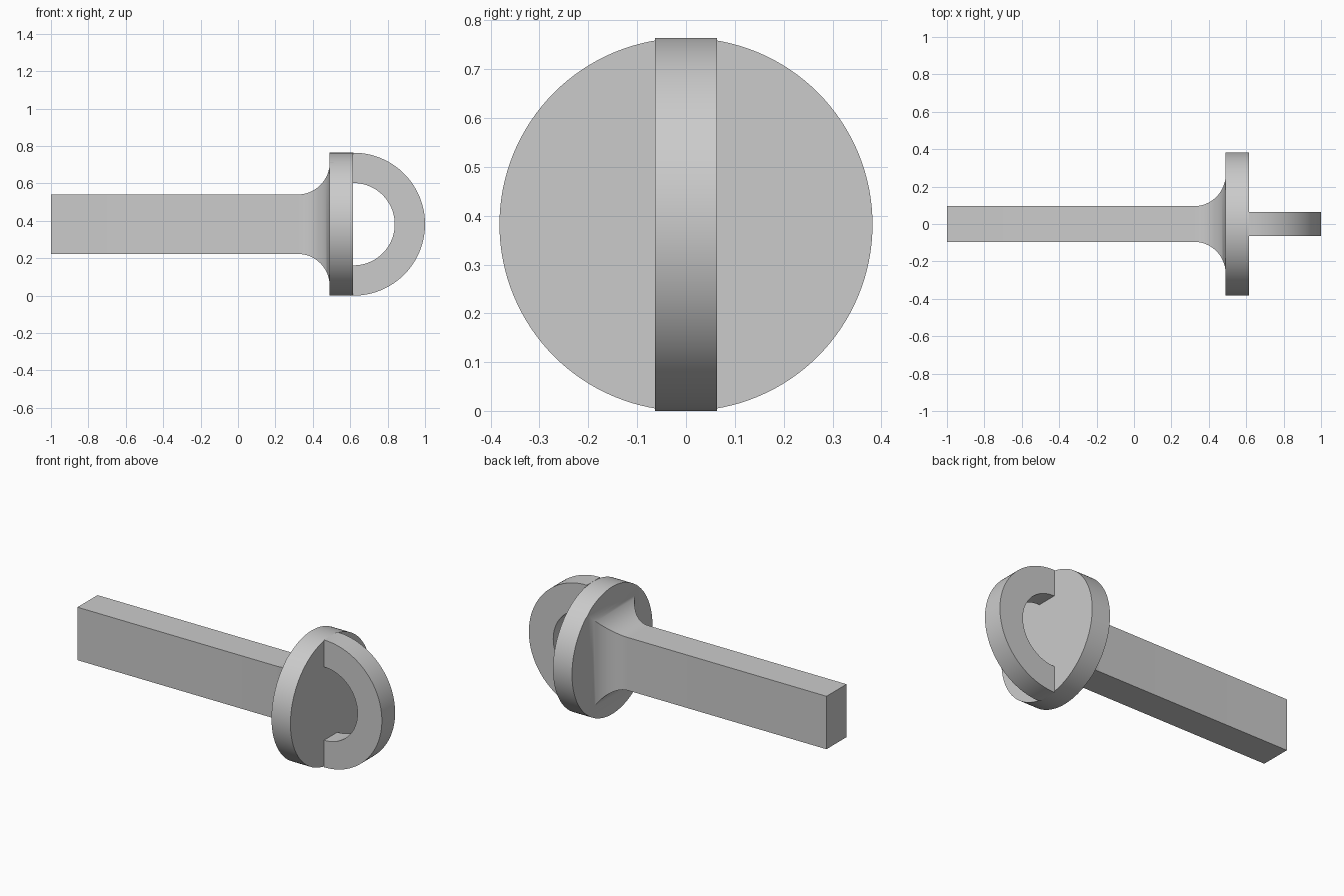
import bpy, bmesh, math
from mathutils import Matrix

if "Cube" in bpy.data.objects:
    bpy.data.objects.remove(bpy.data.objects["Cube"])

R = 0.382                      # flange radius, also the height of the axis
HALF_Y, HALF_Z = 0.095, 0.159  # shaft half section
BACK, FRONT = 0.49, 0.616      # flange faces
FILLET = 0.17

grey = bpy.data.materials.new("light_grey")
grey.use_nodes = True
colour = (0.6, 0.6, 0.6, 1)
grey.diffuse_color = colour
grey.node_tree.nodes["Principled BSDF"].inputs["Base Color"].default_value = colour


def finish(bm, name):
    bmesh.ops.recalc_face_normals(bm, faces=bm.faces)
    mesh = bpy.data.meshes.new(name)
    bm.to_mesh(mesh)
    bm.free()
    mesh.materials.append(grey)
    obj = bpy.data.objects.new(name, mesh)
    bpy.context.collection.objects.link(obj)
    return obj


def smooth(obj):
    bpy.ops.object.select_all(action="DESELECT")
    obj.select_set(True)
    bpy.context.view_layer.objects.active = obj
    bpy.ops.object.shade_smooth_by_angle(angle=math.radians(30))


def disc(name, x0, x1):
    bm = bmesh.new()
    place = Matrix.Translation(((x0 + x1) / 2, 0, R)) @ Matrix.Rotation(math.pi / 2, 4, "Y")
    bmesh.ops.create_cone(bm, cap_ends=True, segments=128, radius1=R, radius2=R,
                          depth=x1 - x0, matrix=place)
    return finish(bm, name)


# Rectangular shaft flaring with a concave fillet into the flange
bm = bmesh.new()
sections = [(-1, 0)]
for i in range(17):
    a = math.pi / 2 * i / 16
    sections.append((BACK - FILLET + FILLET * math.sin(a), FILLET * (1 - math.cos(a))))
sections.append((BACK + 0.02, FILLET))
loops = []
for x, d in sections:
    y, z = HALF_Y + d, HALF_Z + d
    loops.append([bm.verts.new((x, sy * y, R + sz * z))
                  for sy, sz in ((-1, -1), (1, -1), (1, 1), (-1, 1))])
for a, b in zip(loops, loops[1:]):
    for i in range(4):
        j = (i + 1) % 4
        bm.faces.new((a[i], a[j], b[j], b[i]))
bm.faces.new(loops[0])
bm.faces.new(loops[-1])
shaft = finish(bm, "shaft")

# Trim the flared corners to the flange outline
cutter = disc("trim_cutter", -1.2, 0.8)
cutter.hide_render = True
trim = shaft.modifiers.new("trim", "BOOLEAN")
trim.operation = "INTERSECT"
trim.solver = "EXACT"
trim.object = cutter
bpy.context.view_layer.objects.active = shaft
bpy.ops.object.modifier_apply(modifier="trim")
bpy.data.objects.remove(cutter)
smooth(shaft)

# Round flange
smooth(disc("flange", BACK, FRONT))

# Half ring handle standing on the flange
bm = bmesh.new()
STEPS = 64
rows = []
for i in range(STEPS + 1):
    a = math.pi * (i / STEPS - 0.5)
    rows.append([bm.verts.new((FRONT + 0.002 + r * math.cos(a), y, R + r * math.sin(a)))
                 for r, y in ((R, -0.063), (R, 0.063), (0.22, 0.063), (0.22, -0.063))])
for row in (rows[0], rows[-1]):
    for v in row:
        v.co.x = FRONT - 0.002
for a, b in zip(rows, rows[1:]):
    for i in range(4):
        j = (i + 1) % 4
        bm.faces.new((a[i], a[j], b[j], b[i]))
bm.faces.new(rows[0])
bm.faces.new(rows[-1])
smooth(finish(bm, "ring_handle"))
